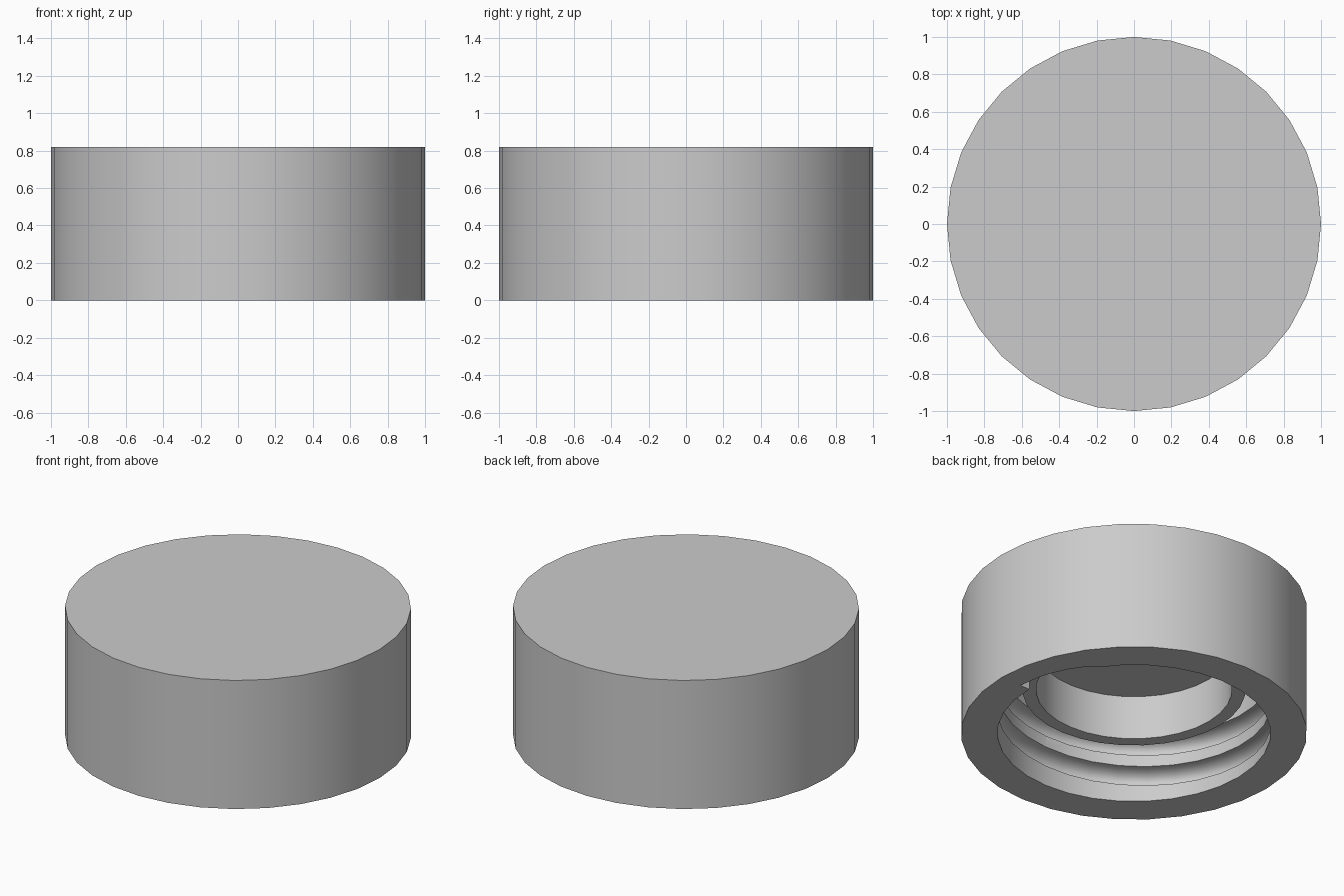
import bpy, bmesh, math

cube = bpy.data.objects.get("Cube")
if cube:
    bpy.data.objects.remove(cube, do_unlink=True)

SIDES = 32
PITCH = 0.2
TURNS = 2
WALL_R = 0.79

grey = bpy.data.materials.new("plain_grey")
grey.use_nodes = True
colour = (0.6, 0.6, 0.6, 1)
grey.diffuse_color = colour
grey.node_tree.nodes["Principled BSDF"].inputs["Base Color"].default_value = colour


def point(radius, step, z):
    a = math.tau * step / SIDES
    return (radius * math.cos(a), radius * math.sin(a), z)


def bridge(bm, a, b, closed):
    n = len(a)
    for i in range(n if closed else n - 1):
        j = (i + 1) % n
        bm.faces.new((a[i], a[j], b[j], b[i]))


def finish(name, bm):
    bmesh.ops.recalc_face_normals(bm, faces=bm.faces)
    mesh = bpy.data.meshes.new(name)
    bm.to_mesh(mesh)
    bm.free()
    mesh.materials.append(grey)
    obj = bpy.data.objects.new(name, mesh)
    bpy.context.collection.objects.link(obj)
    return obj


# Lathed cap: top, outer wall, rim, inner wall, seal ring, ceiling
profile = [(1, 0.82), (1, 0), (WALL_R, 0), (WALL_R, 0.57), (0.645, 0.57),
           (0.645, 0.29), (0.567, 0.29), (0.567, 0.57)]
bm = bmesh.new()
rings = [[bm.verts.new(point(r, s, z)) for s in range(SIDES)] for r, z in profile]
for a, b in zip(rings, rings[1:]):
    bridge(bm, a, b, True)
bm.faces.new(rings[0])
bm.faces.new(rings[-1])
cap = finish("screw_cap", bm)

# Rounded helical cutter for the thread groove
half_height, depth, start_z = 0.063, 0.095, 0.043
arc = [math.pi * (i / 10 - 0.5) for i in range(11)]
section = [(WALL_R + depth * math.cos(t), half_height * math.sin(t)) for t in arc]
section += [(0.72, half_height), (0.72, -half_height)]
bm = bmesh.new()
loops = []
for s in range(SIDES * TURNS + 1):
    rise = start_z + PITCH * s / SIDES
    loops.append([bm.verts.new(point(r, s, z + rise)) for r, z in section])
for a, b in zip(loops, loops[1:]):
    bridge(bm, a, b, True)
bm.faces.new(loops[0])
bm.faces.new(loops[-1])
cutter = finish("thread_cutter", bm)
cutter.hide_render = True

# Cut the thread, then smooth the curved walls
groove = cap.modifiers.new("thread_groove", 'BOOLEAN')
groove.operation = 'DIFFERENCE'
groove.solver = 'EXACT'
groove.object = cutter
bpy.ops.object.select_all(action='DESELECT')
bpy.context.view_layer.objects.active = cap
cap.select_set(True)
bpy.ops.object.modifier_apply(modifier=groove.name)
bpy.data.objects.remove(cutter, do_unlink=True)
bpy.ops.object.shade_smooth_by_angle(angle=math.radians(30))
